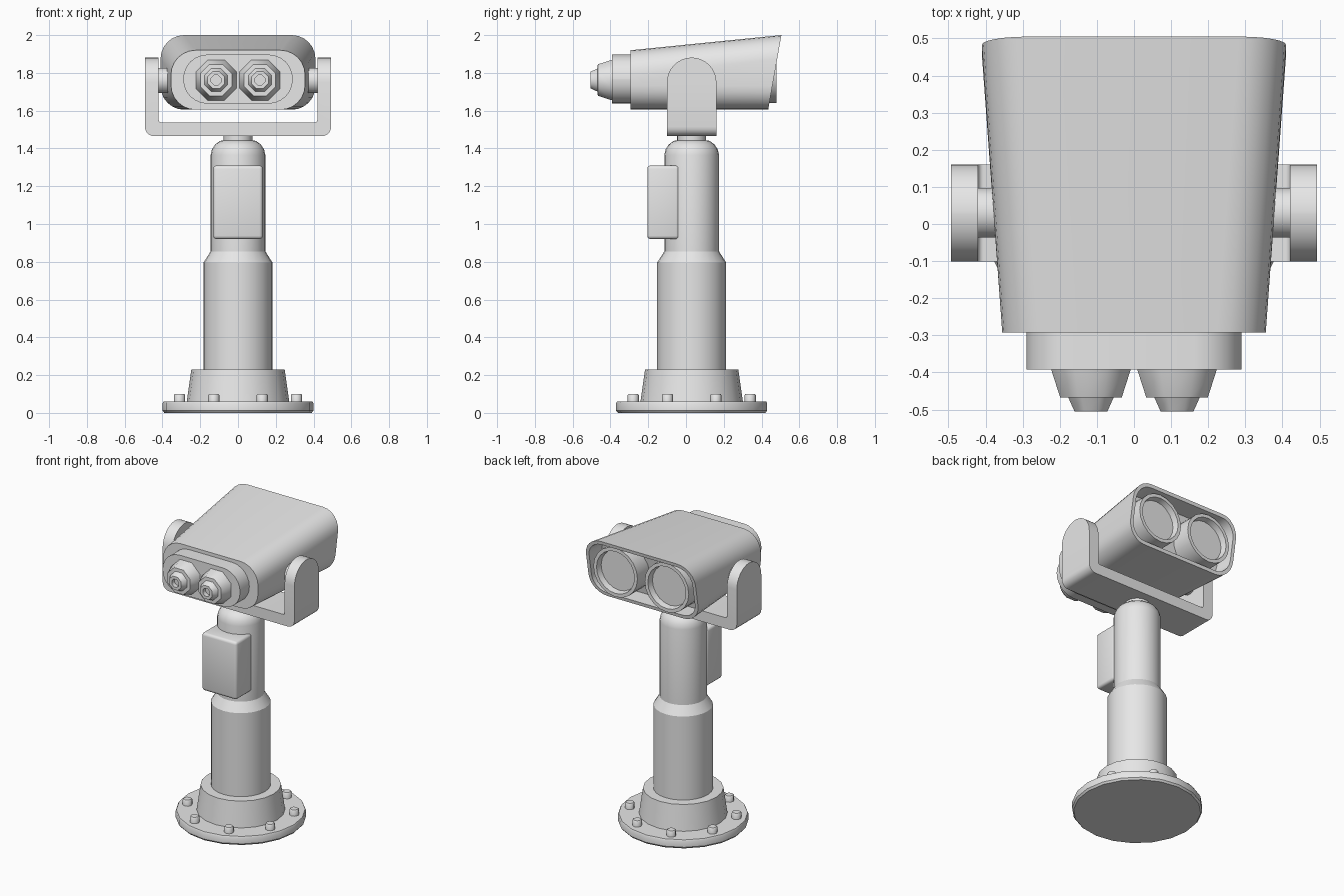
import bpy, bmesh, math
from mathutils import Vector

if "Cube" in bpy.data.objects:
    bpy.data.objects.remove(bpy.data.objects["Cube"])

grey = bpy.data.materials.new("light_grey")
grey.diffuse_color = (0.8, 0.8, 0.8, 1)
grey.use_nodes = True
grey.node_tree.nodes["Principled BSDF"].inputs["Base Color"].default_value = grey.diffuse_color
AXIS_Y = 0.03   # the post stands slightly behind the middle


def finish(name, bm, angle=30):
    bmesh.ops.recalc_face_normals(bm, faces=bm.faces)
    mesh = bpy.data.meshes.new(name)
    bm.to_mesh(mesh)
    bm.free()
    mesh.materials.append(grey)
    mesh.shade_smooth()
    mesh.set_sharp_from_angle(angle=math.radians(angle))
    ob = bpy.data.objects.new(name, mesh)
    bpy.context.collection.objects.link(ob)
    return ob


def loft(name, rings, angle=30):
    """Join equal-length rings with quads and cap both ends."""
    bm = bmesh.new()
    vs = [[bm.verts.new(p) for p in ring] for ring in rings]
    n = len(vs[0])
    for a, b in zip(vs, vs[1:]):
        for i in range(n):
            j = (i + 1) % n
            bm.faces.new((a[i], a[j], b[j], b[i]))
    bm.faces.new(vs[0])
    bm.faces.new(vs[-1])
    return finish(name, bm, angle)


def lathe(name, profile, centre, axis="z", sides=20, turn=0.0, angle=30):
    """Revolve (radius, distance) pairs about an axis through centre."""
    rings = []
    for r, d in profile:
        ring = []
        for i in range(sides):
            a = turn + 2 * math.pi * i / sides
            c, s = r * math.cos(a), r * math.sin(a)
            p = {"x": (d, c, s), "y": (c, d, s), "z": (c, s, d)}[axis]
            ring.append(Vector(p) + Vector(centre))
        rings.append(ring)
    return loft(name, rings, angle)


def round_rect(hw, z0, z1, r, y_at, seg=6):
    """Rounded rectangle facing y; y_at gives the depth at each height."""
    pts = []
    corners = ((hw - r, z1 - r), (r - hw, z1 - r), (r - hw, z0 + r), (hw - r, z0 + r))
    for k, (cx, cz) in enumerate(corners):
        for i in range(seg + 1):
            a = math.pi / 2 * (k + i / seg)
            z = cz + r * math.sin(a)
            pts.append((cx + r * math.cos(a), y_at(z), z))
    return pts


# Base flange, skirt and stepped post
lathe("base_flange", [(0.39, 0), (0.4, 0.012), (0.4, 0.05), (0.395, 0.06)], (0, AXIS_Y, 0))
lathe("base_skirt", [(0.272, 0.055), (0.247, 0.23)], (0, AXIS_Y, 0))
lathe("post", [(0.183, 0.2), (0.183, 0.795), (0.145, 0.855), (0.145, 1.365), (0.138, 1.395),
               (0.122, 1.42), (0.095, 1.44), (0.077, 1.443), (0.077, 1.48)],
      (0, AXIS_Y, 0), sides=24)

# Ring of bolts
for k in range(8):
    a = math.pi / 8 + k * math.pi / 4
    lathe("bolt", [(0.03, 0.05), (0.03, 0.094), (0.025, 0.1)],
          (0.335 * math.cos(a), AXIS_Y + 0.335 * math.sin(a), 0), sides=8, angle=50)

# Coin box on the front of the post
bm = bmesh.new()
bmesh.ops.create_cube(bm, size=1)
for v in bm.verts:
    v.co = Vector((v.co.x * 0.262, v.co.y * 0.17 - 0.12, v.co.z * 0.39 + 1.115))
bmesh.ops.bevel(bm, geom=bm.edges[:], offset=0.018, segments=3, profile=0.5, affect="EDGES")
finish("coin_box", bm, 40)

# U-shaped yoke: (outer x, outer z, inner x, inner z, half depth) along one arm
half = []
R, ZC, XO, XI = 0.131, 1.75, 0.493, 0.42
for i in range(9):
    a = math.pi / 2 * (1 - i / 8)
    z = ZC + R * math.sin(a)
    half.append((XO, z, XI, z, max(R * math.cos(a), 0.004)))
for i in range(6):
    a = math.pi / 2 * i / 5
    c, s = math.cos(a), math.sin(a)
    half.append((XO - 0.05 + 0.05 * c, 1.515 - 0.05 * s,
                 XI - 0.015 + 0.015 * c, 1.553 - 0.015 * s, R))
path = half + [(-a, b, -c, d, w) for a, b, c, d, w in reversed(half)]
loft("yoke", [[(a, AXIS_Y - w, b), (a, AXIS_Y + w, b), (c, AXIS_Y + w, d), (c, AXIS_Y - w, d)]
              for a, b, c, d, w in path])


# Housing: widens to a slanted, hollow rear hood
def slant(z):
    return 0.435 + 0.07 * (z - 1.605) / 0.395


loft("housing", [
    round_rect(0.355, 1.605, 1.92, 0.13, lambda z: -0.293),
    round_rect(0.41, 1.605, 2.0, 0.125, slant),
    round_rect(0.387, 1.628, 1.977, 0.105, slant),
    round_rect(0.378, 1.63, 1.965, 0.105, lambda z: slant(z) - 0.12),
])

# Eyepiece mount
loft("eyepiece_mount", [round_rect(0.29, 1.637, 1.897, 0.128, lambda z, y=y: y)
                        for y in (-0.28, -0.392)])

for side in (-1, 1):
    # Eyepieces with a small sight hole
    lathe("eyepiece", [(0.118, -0.38), (0.116, -0.392), (0.09, -0.467), (0.066, -0.468),
                       (0.048, -0.505), (0.028, -0.505), (0.028, -0.475)],
          (side * 0.116, 0, 1.762), "y", 8, math.pi / 8, 46)
    # Rear lens barrels with recessed glass
    lathe("lens_barrel", [(0.165, 0.3), (0.165, 0.48), (0.142, 0.48), (0.135, 0.44)],
          (side * 0.192, 0, 1.805), "y", 20)
    # Pivots between the housing and the yoke
    lathe("pivot", [(0.069, side * 0.34), (0.069, side * 0.43)],
          (0, AXIS_Y, 1.76), "x", 12, math.pi / 12, 32)
